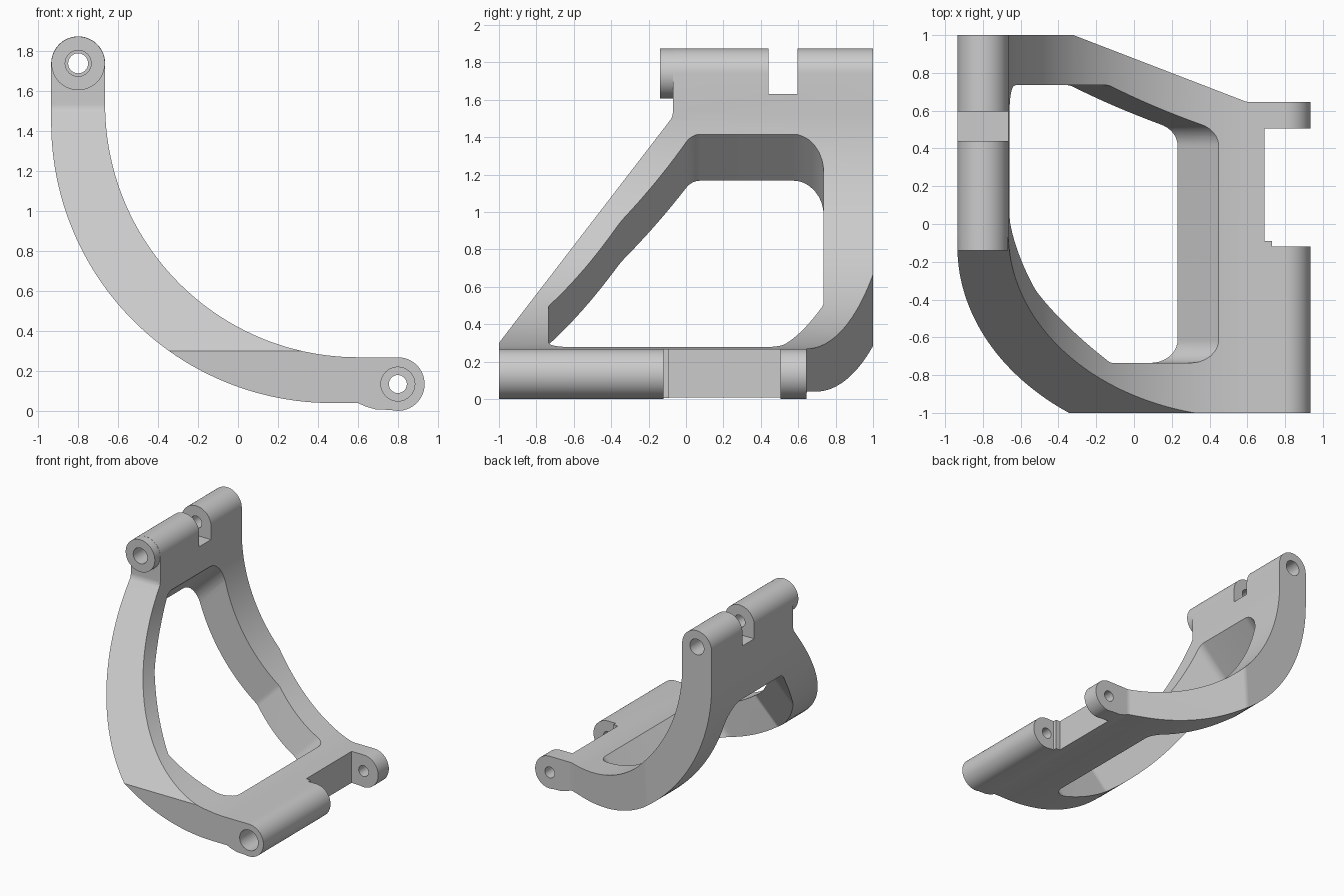
import bpy, bmesh
from math import sin, cos, pi, radians, sqrt, tan
from mathutils import Vector

cube = bpy.data.objects.get("Cube")
if cube:
    bpy.data.objects.remove(cube, do_unlink=True)

# One metal-grey material
grey = bpy.data.materials.new("plain grey")
grey.use_nodes = True
grey.diffuse_color = (0.6, 0.6, 0.6, 1)
grey.node_tree.nodes["Principled BSDF"].inputs["Base Color"].default_value = (0.6, 0.6, 0.6, 1)


def arc(cx, cy, r, start, end, steps):
    """Points on a circle between two angles in degrees."""
    angles = [radians(start + (end - start) * i / steps) for i in range(steps + 1)]
    return [(cx + r * cos(a), cy + r * sin(a)) for a in angles]


def rounded(corners, steps=8):
    """Polygon from (x, y, radius) corners, each filleted."""
    out = []
    for i, (x, y, r) in enumerate(corners):
        p = Vector((x, y))
        if r == 0:
            out.append((x, y))
            continue
        a = (Vector(corners[i - 1][:2]) - p).normalized()
        b = (Vector(corners[(i + 1) % len(corners)][:2]) - p).normalized()
        half = a.angle(b) / 2
        centre = p + (a + b).normalized() * (r / sin(half))
        first = p + a * (r / tan(half)) - centre
        last = p + b * (r / tan(half)) - centre
        for k in range(steps + 1):
            d = first.lerp(last, k / steps).normalized() * r
            out.append(tuple(centre + d))
    return out


def prism(name, points, place, t0, t1):
    """Extrude a flat outline; place maps (a, b, t) into space."""
    bm = bmesh.new()
    low = [bm.verts.new(place(a, b, t0)) for a, b in points]
    high = [bm.verts.new(place(a, b, t1)) for a, b in points]
    bm.faces.new(low)
    bm.faces.new(high)
    for i in range(len(low)):
        bm.faces.new((low[i - 1], low[i], high[i], high[i - 1]))
    bmesh.ops.recalc_face_normals(bm, faces=bm.faces)
    mesh = bpy.data.meshes.new(name)
    bm.to_mesh(mesh)
    bm.free()
    mesh.materials.append(grey)
    obj = bpy.data.objects.new(name, mesh)
    bpy.context.collection.objects.link(obj)
    return obj


def combine(target, tool, operation):
    """Apply a boolean and discard the tool."""
    mod = target.modifiers.new("cut", "BOOLEAN")
    mod.operation = operation
    mod.solver = "EXACT"
    mod.object = tool
    bpy.context.view_layer.objects.active = target
    bpy.ops.object.modifier_apply(modifier=mod.name)
    bpy.data.objects.remove(tool, do_unlink=True)


def along_x(a, b, t):
    return Vector((t, a, b))


def along_y(a, b, t):
    return Vector((a, t, b))


def along_z(a, b, t):
    return Vector((a, b, t))


def diagonal(a, b, t):
    return Vector(((t + a) / sqrt(2), b, (t - a) / sqrt(2)))


TOP = (-0.8, 1.74)
LOW = (0.8, 0.135)

# Curved arm section swept across the full depth
section = (arc(*TOP, 0.135, 0, 180, 24)
           + arc(0.47, 1.445, 1.405, 180, 270, 48)
           + [(0.6, 0.04), (0.64, 0.022), (0.69, 0.008)]
           + arc(*LOW, 0.134, 255, 450, 28)
           + arc(0.6, 1.534, 1.265, 270, 180, 48))
frame = prism("curved_hinge_arm", section, along_y, -1, 1)

# Plan outline: sloped back edge, hinge recess and rear lug
plan = rounded([(-1.2, -1.1, 0), (1.1, -1.1, 0), (1.1, -0.12, 0), (0.73, -0.12, 0),
                (0.73, -0.09, 0), (0.69, -0.09, 0), (0.69, 0.505, 0), (1.1, 0.505, 0),
                (1.1, 0.645, 0), (0.6, 0.645, 0.1), (-0.58, 1.1, 0), (-1.2, 1.1, 0)])
combine(frame, prism("plan_cutter", plan, along_z, -0.2, 2.2), "INTERSECT")

# Side outline: sloped front edge
side = rounded([(-1.1, -0.1, 0), (-1.1, 0.17, 0), (-0.07, 1.51, 0.08),
                (-0.07, 2.1, 0), (1.2, 2.1, 0), (1.2, -0.1, 0)])
combine(frame, prism("side_cutter", side, along_x, -1.3, 1.3), "INTERSECT")

# Rounded window cut diagonally through the arm
window = rounded([(-1.467, 0.735, 0.16), (-0.45, 0.735, 0.1), (0.12, 0.495, 0.12),
                  (0.12, -0.735, 0.12), (-0.44, -0.735, 0.05), (-1.04, -0.35, 0.6),
                  (-1.467, 0.03, 0.1)])
combine(frame, prism("window_cutter", window, diagonal, -1.5, 2), "DIFFERENCE")

# Upper barrel stub projecting past the arm
stub = prism("upper_barrel", arc(*TOP, 0.134, 0, 352.5, 47), along_y, -0.14, 0.2)
combine(frame, stub, "UNION")

# Slot dividing the upper barrel
slot = [(0.44, 1.63), (0.595, 1.63), (0.595, 2), (0.44, 2)]
combine(frame, prism("slot_cutter", slot, along_x, -1.2, -0.4), "DIFFERENCE")

# Pin bores, wider at the open ends
for centre, radius, start, end in [(TOP, 0.05, -1.2, 1.2), (TOP, 0.065, -1.2, 0.3),
                                   (TOP, 0.065, 0.75, 1.2), (LOW, 0.045, -1.2, 1.2),
                                   (LOW, 0.085, -1.2, -0.3)]:
    bore = prism("bore_cutter", arc(*centre, radius, 0, 348.75, 31), along_y, start, end)
    combine(frame, bore, "DIFFERENCE")

bpy.ops.object.select_all(action="DESELECT")
frame.select_set(True)
bpy.context.view_layer.objects.active = frame
bpy.ops.object.shade_smooth_by_angle(angle=radians(30))
